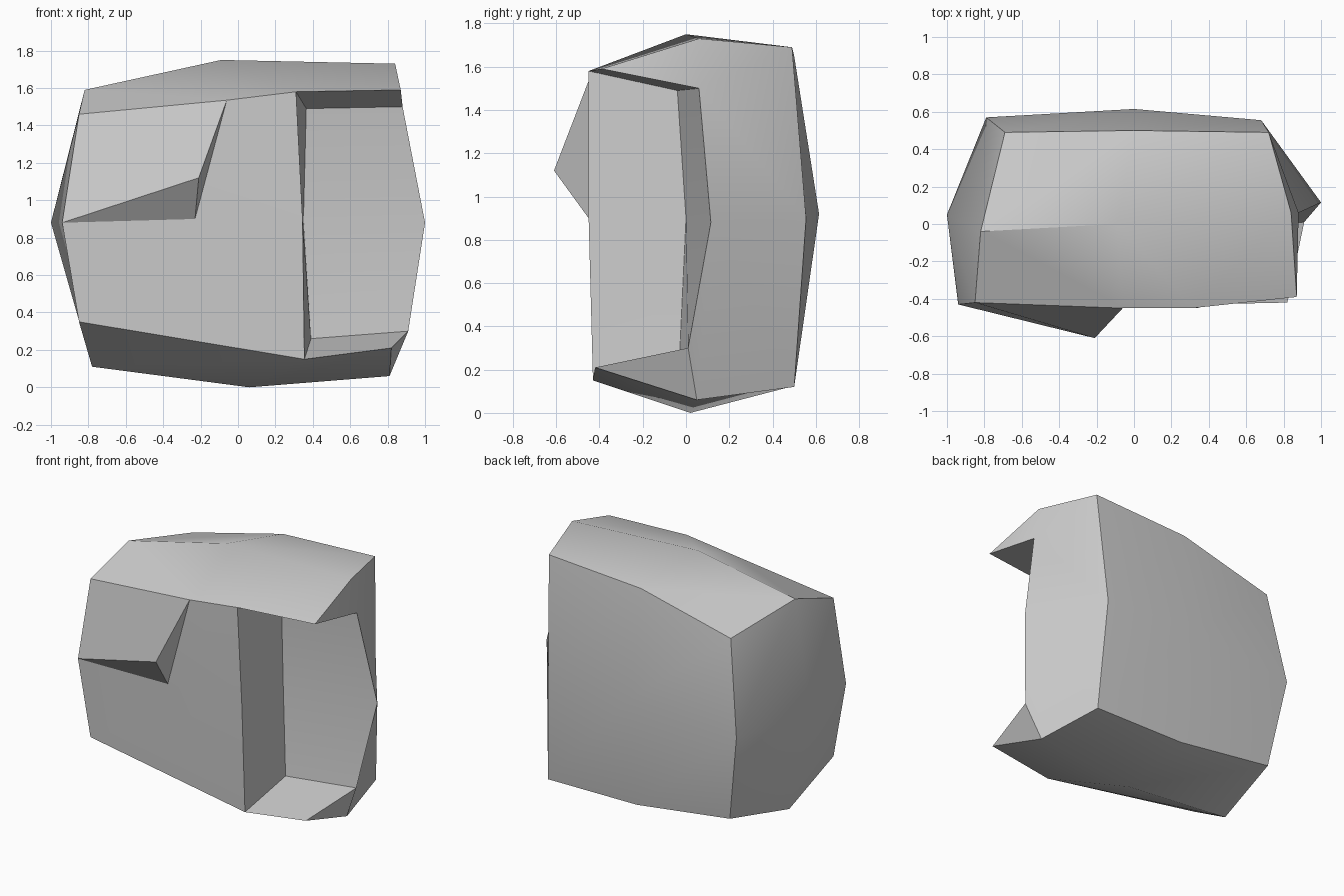
import bpy
import bmesh
import math

default_cube = bpy.data.objects.get("Cube")
if default_cube:
    bpy.data.objects.remove(default_cube)

# Single stone grey
stone = bpy.data.materials.new("stone grey")
stone.use_nodes = True
grey = (0.6, 0.6, 0.6, 1)
stone.diffuse_color = grey
stone.node_tree.nodes["Principled BSDF"].inputs["Base Color"].default_value = grey

bm = bmesh.new()


def points(*coordinates):
    return [bm.verts.new(co) for co in coordinates]


def point(x, y, z):
    return bm.verts.new((x, y, z))


def face(*corners):
    return bm.faces.new(corners)


def bridge(first, second):
    """Join two open profiles with a strip of quads."""
    for i in range(len(first) - 1):
        face(first[i], first[i + 1], second[i + 1], second[i])


# Cross-sections: front top, top, back top, back, back bottom, bottom, front bottom
left = points((-.85, -.42, 1.46), (-.82, -.04, 1.59), (-.69, .49, 1.48), (-.79, .57, .84),
              (-.69, .5, .22), (-.78, -.03, .11), (-.85, -.42, .35))
middle = points((.31, -.45, 1.58), (-.09, 0, 1.75), (0, .5, 1.65), (0, .615, .92),
                (.03, .5, .125), (.06, .02, 0), (.355, -.43, .15))
right = points((.87, -.39, 1.59), (.84, .06, 1.73), (.72, .49, 1.69), (.68, .555, .9),
               (.72, .5, .12), (.81, .05, .06), (.82, -.42, .21))

# Outer shell: top, back and underside
bridge(left[1:], middle[1:])
bridge(middle, right)
bmesh.ops.connect_verts(bm, verts=[middle[1], right[2]])

# Closed end, fanned in quads around a raised centre
end_peak = point(-1, .05, .88)
front_edge = point(-.94, -.43, .88)
face(left[0], left[1], end_peak, front_edge)
face(left[1], left[2], left[3], end_peak)
face(left[3], left[4], left[5], end_peak)
face(left[5], left[6], front_edge, end_peak)

# Front face with a projecting wedge
wedge_tip = point(-.21, -.61, 1.12)
wedge_top = point(-.06, -.45, 1.535)
wedge_foot = point(-.23, -.45, .9)
pocket_lip = point(.345, -.45, .9)
face(left[0], wedge_top, wedge_tip, front_edge)
face(front_edge, wedge_tip, wedge_foot)
face(wedge_tip, wedge_top, wedge_foot)
face(wedge_top, middle[0], pocket_lip, wedge_foot)
face(front_edge, wedge_foot, pocket_lip, middle[6], left[6])
face(left[0], wedge_top, middle[0], middle[1], left[1])

# Recessed pocket: ceiling, side wall, back and floor
inner = points((.365, -.04, 1.49), (.35, 0, .9), (.39, -.03, .26))
rim = points((.88, .06, 1.5), (1, .115, .88), (.91, .01, .3))
face(middle[0], right[0], rim[0], inner[0])
bridge([middle[0], pocket_lip, middle[6]], inner)
bridge(inner, rim)
face(middle[6], inner[2], rim[2], right[6])

# Open end beside the pocket
face(right[0], right[1], rim[0])
face(right[1], right[2], right[3], rim[1], rim[0])
face(right[3], right[4], right[5], rim[2], rim[1])
face(right[5], right[6], rim[2])

bmesh.ops.recalc_face_normals(bm, faces=bm.faces)
mesh = bpy.data.meshes.new("faceted_rock")
bm.to_mesh(mesh)
bm.free()
mesh.materials.append(stone)

rock = bpy.data.objects.new("faceted_rock", mesh)
bpy.context.collection.objects.link(rock)
bpy.context.view_layer.objects.active = rock
rock.select_set(True)
bpy.ops.object.shade_smooth_by_angle(angle=math.radians(30))
